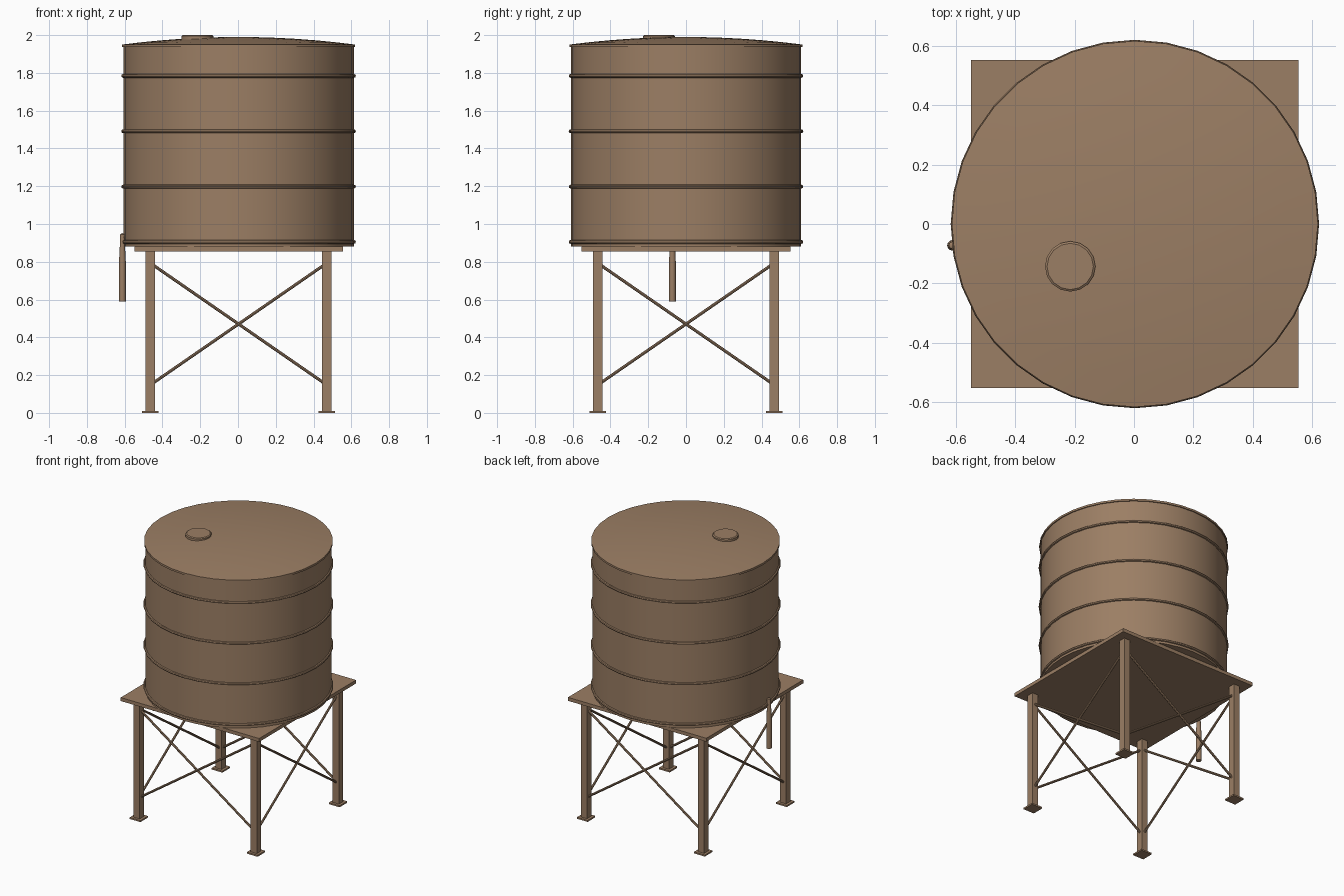
import bpy, bmesh, math
from mathutils import Vector

if "Cube" in bpy.data.objects:
    bpy.data.objects.remove(bpy.data.objects["Cube"])

CX = 0.003   # the tower axis sits slightly off centre because of the outlet pipe
LEG = 0.467  # leg distance from the axis

rust = bpy.data.materials.new("weathered_brown")
rust.diffuse_color = (0.33, 0.21, 0.128, 1)
rust.use_nodes = True
rust.node_tree.nodes["Principled BSDF"].inputs["Base Color"].default_value = rust.diffuse_color


def finish(bm, name, smooth=False):
    bmesh.ops.remove_doubles(bm, verts=bm.verts, dist=1e-5)
    bmesh.ops.recalc_face_normals(bm, faces=bm.faces)
    mesh = bpy.data.meshes.new(name)
    bm.to_mesh(mesh)
    bm.free()
    mesh.materials.append(rust)
    ob = bpy.data.objects.new(name, mesh)
    bpy.context.collection.objects.link(ob)
    if smooth:
        bpy.ops.object.select_all(action='DESELECT')
        ob.select_set(True)
        bpy.context.view_layer.objects.active = ob
        bpy.ops.object.shade_smooth_by_angle(angle=math.radians(32))
    return ob


def box(name, x, y, z0, z1, half):
    bm = bmesh.new()
    bmesh.ops.create_cube(bm, size=1)
    for v in bm.verts:
        v.co = (x + v.co.x * 2 * half, y + v.co.y * 2 * half,
                z0 + (v.co.z + 0.5) * (z1 - z0))
    return finish(bm, name)


def lathe(name, profile, sides, x=CX, y=0.0, closed=False):
    """Spin a (radius, height) profile around a vertical axis."""
    bm = bmesh.new()
    pts = [bm.verts.new((r, 0, z)) for r, z in profile]
    edges = [bm.edges.new(p) for p in zip(pts, pts[1:])]
    if closed:
        edges.append(bm.edges.new((pts[-1], pts[0])))
    bmesh.ops.spin(bm, geom=pts + edges, cent=(0, 0, 0), axis=(0, 0, 1),
                   angle=math.tau, steps=sides, use_merge=True)
    bmesh.ops.translate(bm, verts=bm.verts, vec=(x, y, 0))
    return finish(bm, name, True)


def rod(name, a, b, radius, sides=8):
    a, b = Vector(a), Vector(b)
    bm = bmesh.new()
    bmesh.ops.create_cone(bm, cap_ends=True, segments=sides, radius1=radius,
                          radius2=radius, depth=(b - a).length)
    rot = (b - a).to_track_quat('Z', 'Y')
    for v in bm.verts:
        v.co = rot @ v.co + (a + b) / 2
    return finish(bm, name, sides > 6)


# Tank shell
lathe("tank_wall", [(0, 0.88), (0.61, 0.88), (0.61, 1.945), (0, 1.945)], 36)

# Shallow domed roof with a short rim
dome = [(0.617 * t / 6, 1.99 - 0.04 * (t / 6) ** 2) for t in range(6, -1, -1)]
lathe("roof", [(0.606, 1.936), (0.617, 1.936)] + dome, 36)

# Hoops around the tank
for i, z in enumerate((0.905, 1.198, 1.491, 1.784)):
    ring = [(0.611 + 0.01 * math.cos(k * math.tau / 8),
             z + 0.01 * math.sin(k * math.tau / 8)) for k in range(8)]
    lathe(f"hoop_{i + 1}", ring, 36, closed=True)

# Roof hatch
lathe("hatch", [(0, 1.97), (0.085, 1.97), (0.085, 1.995), (0.078, 2.0), (0, 2.0)],
      16, -0.215, -0.143)

# Platform
box("platform", CX, 0, 0.855, 0.88, 0.552)

# Legs and foot plates
for i, (sx, sy) in enumerate([(-1, -1), (1, -1), (1, 1), (-1, 1)]):
    x, y = CX + sx * LEG, sy * LEG
    box(f"leg_{i + 1}", x, y, 0.005, 0.86, 0.0245)
    box(f"foot_plate_{i + 1}", x, y, 0, 0.011, 0.043)

# Crossed braces on all four sides
for s in (-1, 1):
    for d in (-1, 1):
        lo, hi = -d * (LEG - 0.01), d * (LEG - 0.01)
        rod("brace_x", (CX + lo, s * LEG, 0.155), (CX + hi, s * LEG, 0.786), 0.008)
        rod("brace_y", (CX + s * LEG, lo, 0.155), (CX + s * LEG, hi, 0.786), 0.008)

# Outlet pipe hanging beside the tank
lathe("outlet_pipe", [(0, 0.59), (0.018, 0.59), (0.018, 0.80), (0.0135, 0.89),
                      (0.012, 0.945), (0, 0.952)], 12, -0.612, -0.072)
rod("outlet_stub", (-0.612, -0.072, 0.935), (-0.56, -0.072, 0.935), 0.012)
